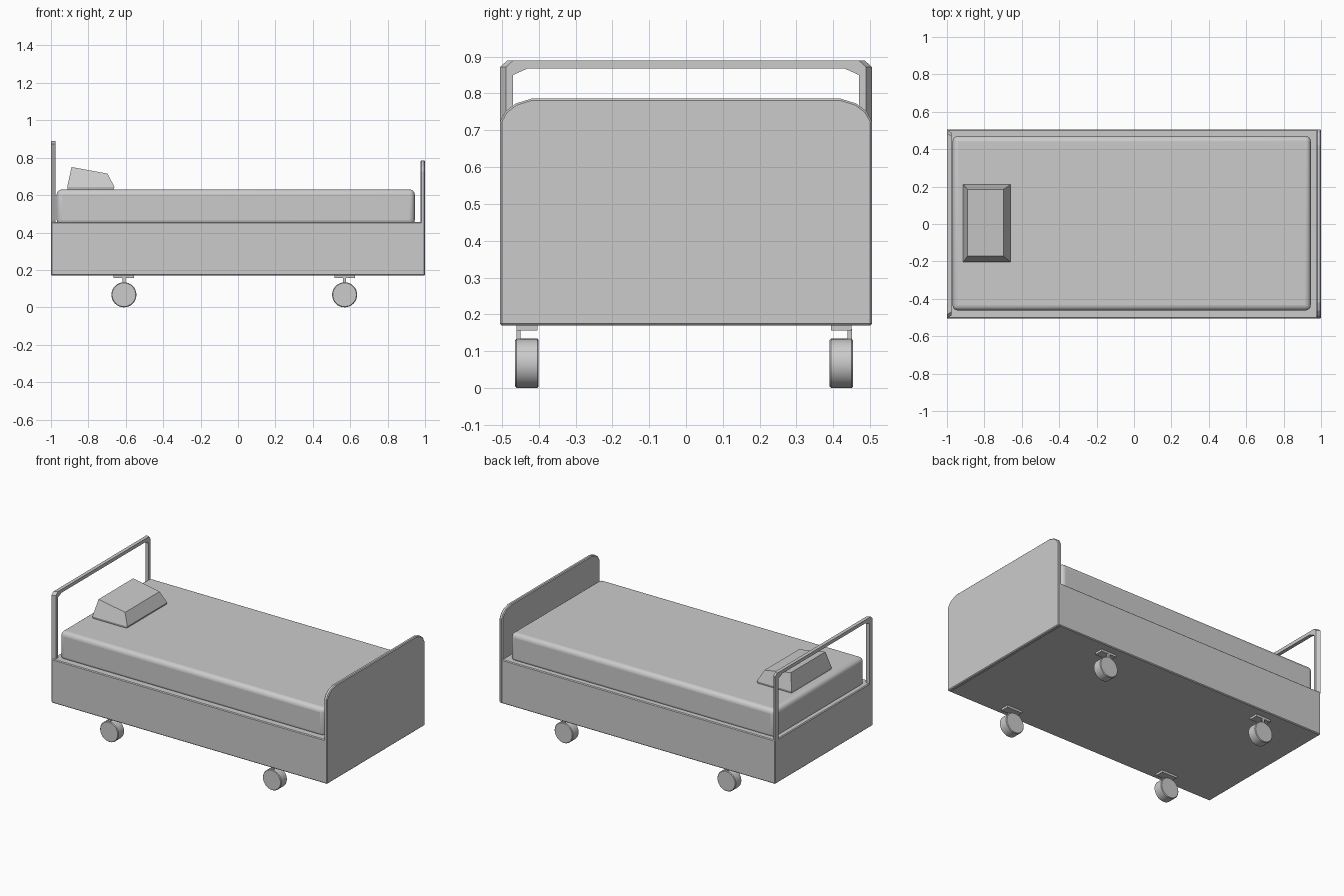
import bpy, bmesh, math

if "Cube" in bpy.data.objects:
    bpy.data.objects.remove(bpy.data.objects["Cube"])


def loft(name, rings):
    """Join closed rings of points into a capped solid."""
    bm = bmesh.new()
    loops = [[bm.verts.new(p) for p in ring] for ring in rings]
    n = len(rings[0])
    for a, b in zip(loops, loops[1:]):
        for i in range(n):
            j = (i + 1) % n
            bm.faces.new((a[i], a[j], b[j], b[i]))
    bm.faces.new(loops[0][::-1])
    bm.faces.new(loops[-1])
    bmesh.ops.recalc_face_normals(bm, faces=bm.faces)
    mesh = bpy.data.meshes.new(name)
    bm.to_mesh(mesh)
    bm.free()
    ob = bpy.data.objects.new(name, mesh)
    bpy.context.collection.objects.link(ob)
    return ob


def rect(x0, x1, y0, y1, z):
    return [(x0, y0, z), (x1, y0, z), (x1, y1, z), (x0, y1, z)]


def box(name, x, y, z):
    return loft(name, [rect(*x, *y, z[0]), rect(*x, *y, z[1])])


def bevel(ob, width, segments=1):
    m = ob.modifiers.new("Bevel", 'BEVEL')
    m.width = width
    m.segments = segments
    m.limit_method = 'ANGLE'
    return ob


def smooth(ob):
    bpy.ops.object.select_all(action='DESELECT')
    ob.select_set(True)
    bpy.context.view_layer.objects.active = ob
    bpy.ops.object.shade_smooth_by_angle(angle=math.radians(40))


# Bed base
bevel(box("bed_base", (-1.0, 0.985), (-0.505, 0.505), (0.17, 0.457)), 0.005)

# Footboard with rounded top corners
right = [(0.505, 0.17), (0.505, 0.725), (0.49, 0.752), (0.462, 0.773), (0.42, 0.786)]
outline = right + [(-y, z) for y, z in reversed(right)]
bevel(loft("footboard", [[(x, y, z) for y, z in outline] for x in (0.977, 1.0)]), 0.005)

# Head rail: an upside-down U whose posts taper towards the mattress
def rail_ring(x, outer):
    half = [(0.47, 0.45), (outer, 0.45), (outer, 0.872), (outer - 0.02, 0.89)]
    inner = [(0.43, 0.868), (0.47, 0.85)]
    pts = half + [(-y, z) for y, z in reversed(half)]
    pts += [(-y, z) for y, z in reversed(inner)] + inner
    return [(x, y, z) for y, z in pts]

loft("head_rail", [rail_ring(-1.0, 0.505), rail_ring(-0.977, 0.489)])

# Mattress
mattress = box("mattress", (-0.97, 0.945), (-0.462, 0.47), (0.44, 0.63))
smooth(bevel(mattress, 0.028, 4))

# Wedge pillow with sloping top
top = [(-0.89, -0.172, 0.75), (-0.698, -0.172, 0.715),
       (-0.698, 0.185, 0.715), (-0.89, 0.185, 0.75)]
loft("pillow", [rect(-0.91, -0.668, -0.2, 0.208, 0.628),
                rect(-0.913, -0.66, -0.203, 0.211, 0.643), top])

# Casters: mounting plate, offset stem and wheel
for x, end in ((-0.61, "head"), (0.57, "foot")):
    for y, stem_y, side in ((-0.432, -0.455, "front"), (0.422, 0.445, "back")):
        tag = f"{end}_{side}"
        box(f"caster_plate_{tag}", (x - 0.055, x + 0.055),
            (y - 0.028, y + 0.028), (0.156, 0.175))
        box(f"caster_stem_{tag}", (x - 0.008, x + 0.008),
            (stem_y - 0.006, stem_y + 0.006), (0.07, 0.16))
        bpy.ops.mesh.primitive_cylinder_add(
            vertices=32, radius=0.067, depth=0.064,
            location=(x, y, 0.067), rotation=(math.pi / 2, 0, 0))
        wheel = bpy.context.object
        wheel.name = f"caster_wheel_{tag}"
        smooth(bevel(wheel, 0.004))
